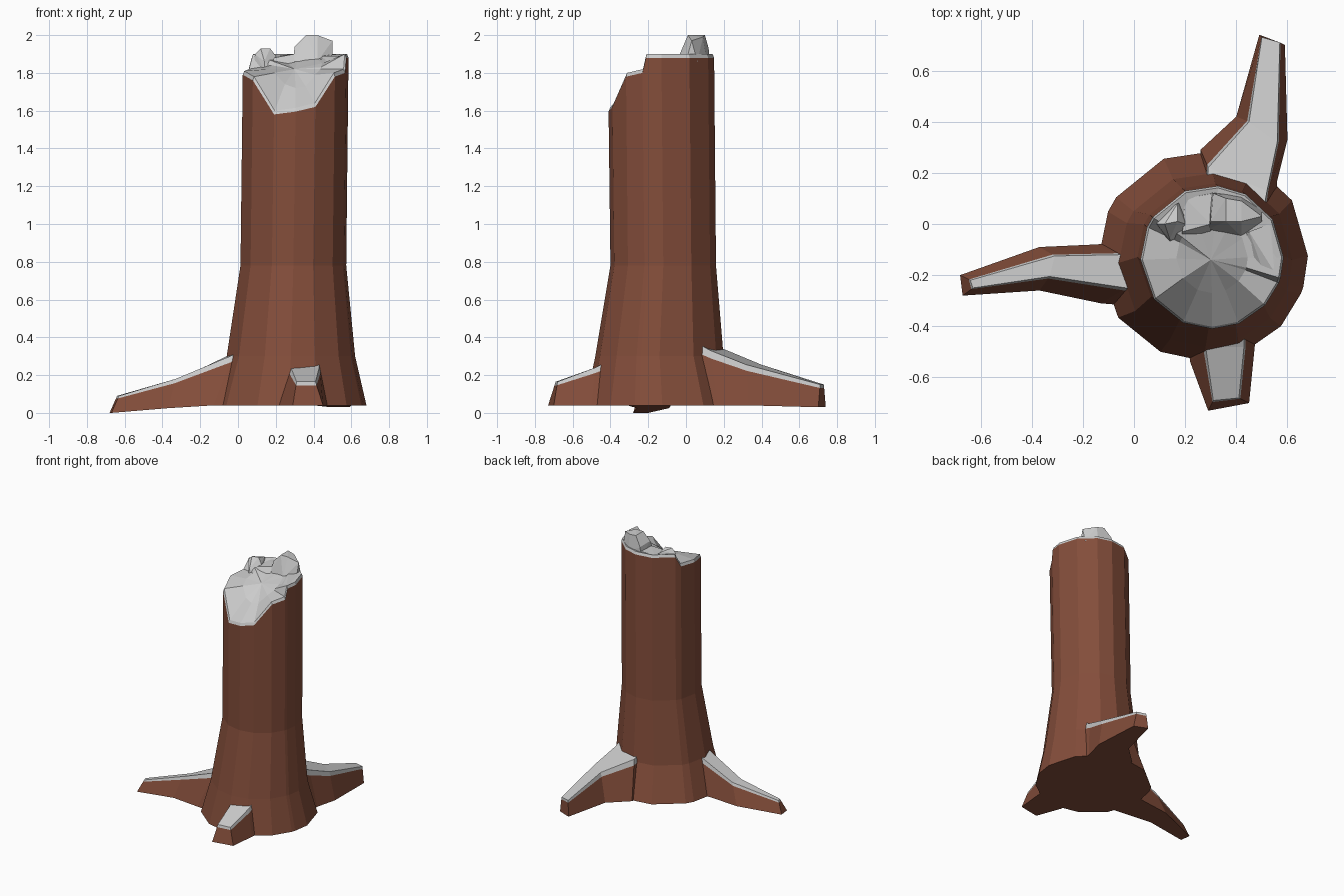
import bpy, bmesh
from math import cos, sin, radians
from mathutils import Vector

def material(name, rgb):
    m = bpy.data.materials.new(name)
    m.diffuse_color = (*rgb, 1)
    return m

BARK = material("bark", (0.23, 0.075, 0.043))
WOOD = material("bare_wood", (0.8, 0.8, 0.8))

def finish(name, bm):
    bmesh.ops.recalc_face_normals(bm, faces=bm.faces)
    mesh = bpy.data.meshes.new(name)
    bm.to_mesh(mesh)
    bm.free()
    mesh.materials.append(BARK)
    mesh.materials.append(WOOD)
    ob = bpy.data.objects.new(name, mesh)
    bpy.context.collection.objects.link(ob)
    return ob

def bridge(bm, a, b, mats):
    """Join two closed loops with quads; mats gives a material per side."""
    n = len(a)
    for i in range(n):
        j = (i + 1) % n
        bm.faces.new((a[i], a[j], b[j], b[i])).material_index = mats[i]

# Trunk: angle, broken rim height, inner break height
RIM = [(0, 1.90, 1.85), (32, 1.90, 1.87), (62, 1.90, 1.88), (85, 1.90, 1.87),
       (112, 1.90, 1.86), (146, 1.90, 1.86), (155, 1.82, 1.84), (182, 1.81, 1.82),
       (216, 1.78, 1.80), (246, 1.60, 1.74), (270, 1.615, 1.72), (292, 1.64, 1.73),
       (318, 1.80, 1.79), (339, 1.82, 1.82), (343, 1.90, 1.83)]

def ring(bm, cx, cy, r, heights):
    return [bm.verts.new((cx + r * cos(radians(a[0])), cy + r * sin(radians(a[0])), z))
            for a, z in zip(RIM, heights)]

bm = bmesh.new()
n = len(RIM)
rings = [ring(bm, 0.27, -0.125, 0.41, [0.04] * n),
         ring(bm, 0.28, -0.14, 0.34, [0.30] * n),
         ring(bm, 0.293, -0.12, 0.28, [0.78] * n),
         ring(bm, 0.305, -0.13, 0.28, [h - 0.02 for _, h, _ in RIM]),
         ring(bm, 0.305, -0.13, 0.272, [h for _, h, _ in RIM]),
         ring(bm, 0.305, -0.13, 0.14, [m for _, _, m in RIM])]
for k in range(5):
    bridge(bm, rings[k], rings[k + 1], [int(k > 2)] * n)
bm.faces.new(rings[0])
mid = bm.verts.new((0.30, -0.14, 1.82))
for i in range(n):
    bm.faces.new((rings[5][i], rings[5][(i + 1) % n], mid)).material_index = 1
finish("trunk", bm)

# Roots: bottom edge a, b, top edge a, b, bottom z, top z for each section
def root(name, sections):
    bm = bmesh.new()
    loops = []
    for ax, ay, bx, by, tax, tay, tbx, tby, z0, z1 in sections:
        a, b = Vector((ax, ay, z0)), Vector((bx, by, z0))
        ta, tb = Vector((tax, tay, z1)), Vector((tbx, tby, z1))
        la, lb = ta.lerp(a, 0.15), tb.lerp(b, 0.15)
        loops.append([bm.verts.new(p) for p in (a, la, ta, tb, lb, b)])
    for p, q in zip(loops, loops[1:]):
        bridge(bm, p, q, [0, 1, 1, 1, 0, 0])
    bm.faces.new(loops[0])
    # bark tip with a bare upper lip
    a, la, ta, tb, lb, b = loops[-1]
    bm.faces.new((a, la, lb, b))
    bm.faces.new((la, ta, tb, lb)).material_index = 1
    finish(name, bm)

root("left_root", [
    (0.10, -0.33, 0.10, -0.06, 0.10, -0.25, 0.10, -0.11, 0.04, 0.36),
    (-0.13, -0.31, -0.15, -0.08, -0.03, -0.25, -0.05, -0.12, 0.04, 0.305),
    (-0.37, -0.26, -0.37, -0.09, -0.33, -0.205, -0.31, -0.125, 0.025, 0.18),
    (-0.67, -0.28, -0.68, -0.20, -0.63, -0.25, -0.64, -0.22, 0.0, 0.09)])
root("back_root", [
    (0.25, 0.05, 0.56, 0.0, 0.28, 0.05, 0.50, 0.02, 0.04, 0.39),
    (0.26, 0.29, 0.56, 0.17, 0.29, 0.22, 0.52, 0.13, 0.04, 0.33),
    (0.40, 0.42, 0.60, 0.33, 0.45, 0.40, 0.56, 0.32, 0.04, 0.255),
    (0.49, 0.74, 0.59, 0.70, 0.50, 0.73, 0.57, 0.71, 0.03, 0.15)])
root("front_root", [
    (0.20, -0.40, 0.48, -0.40, 0.26, -0.42, 0.43, -0.42, 0.04, 0.27),
    (0.22, -0.54, 0.47, -0.50, 0.28, -0.48, 0.43, -0.48, 0.04, 0.24),
    (0.29, -0.73, 0.45, -0.70, 0.31, -0.69, 0.41, -0.68, 0.04, 0.165)])

# Splintered wood lumps on the broken top
def splinter(name, base, z, top):
    bm = bmesh.new()
    for p in [(x, y, z) for x, y in base] + top:
        bm.verts.new(p)
    bmesh.ops.convex_hull(bm, input=bm.verts)
    loose = [v for v in bm.verts if not v.link_faces]
    bmesh.ops.delete(bm, geom=loose, context='VERTS')
    bmesh.ops.dissolve_limit(bm, angle_limit=0.02, verts=bm.verts, edges=bm.edges)
    for f in bm.faces:
        f.material_index = 1
    finish(name, bm)

splinter("tall_splinter",
         [(0.29, -0.02), (0.42, -0.05), (0.50, 0.0), (0.50, 0.06), (0.42, 0.11), (0.30, 0.125)], 1.86,
         [(0.30, 0.01, 1.94), (0.36, 0.01, 2.0), (0.42, 0.01, 2.0), (0.36, 0.10, 2.0),
          (0.42, 0.09, 1.99), (0.50, 0.03, 1.97), (0.31, 0.12, 1.93)])
splinter("left_splinter",
         [(0.08, 0.0), (0.14, -0.07), (0.20, -0.05), (0.20, 0.10), (0.11, 0.05)], 1.82,
         [(0.09, 0.0, 1.90), (0.12, 0.0, 1.93), (0.17, 0.01, 1.93), (0.20, 0.0, 1.89),
          (0.17, 0.08, 1.91), (0.14, -0.06, 1.86)])
splinter("middle_splinter",
         [(0.18, -0.06), (0.30, -0.05), (0.32, 0.13), (0.19, 0.11)], 1.82,
         [(0.19, -0.03, 1.88), (0.30, 0.0, 1.90), (0.31, 0.12, 1.90), (0.20, 0.10, 1.89)])
splinter("right_splinter",
         [(0.40, -0.05), (0.47, -0.18), (0.55, -0.20), (0.57, -0.12), (0.53, 0.0)], 1.83,
         [(0.45, -0.03, 1.89), (0.50, -0.17, 1.87), (0.55, -0.19, 1.89), (0.57, -0.12, 1.89),
          (0.53, 0.0, 1.90)])
